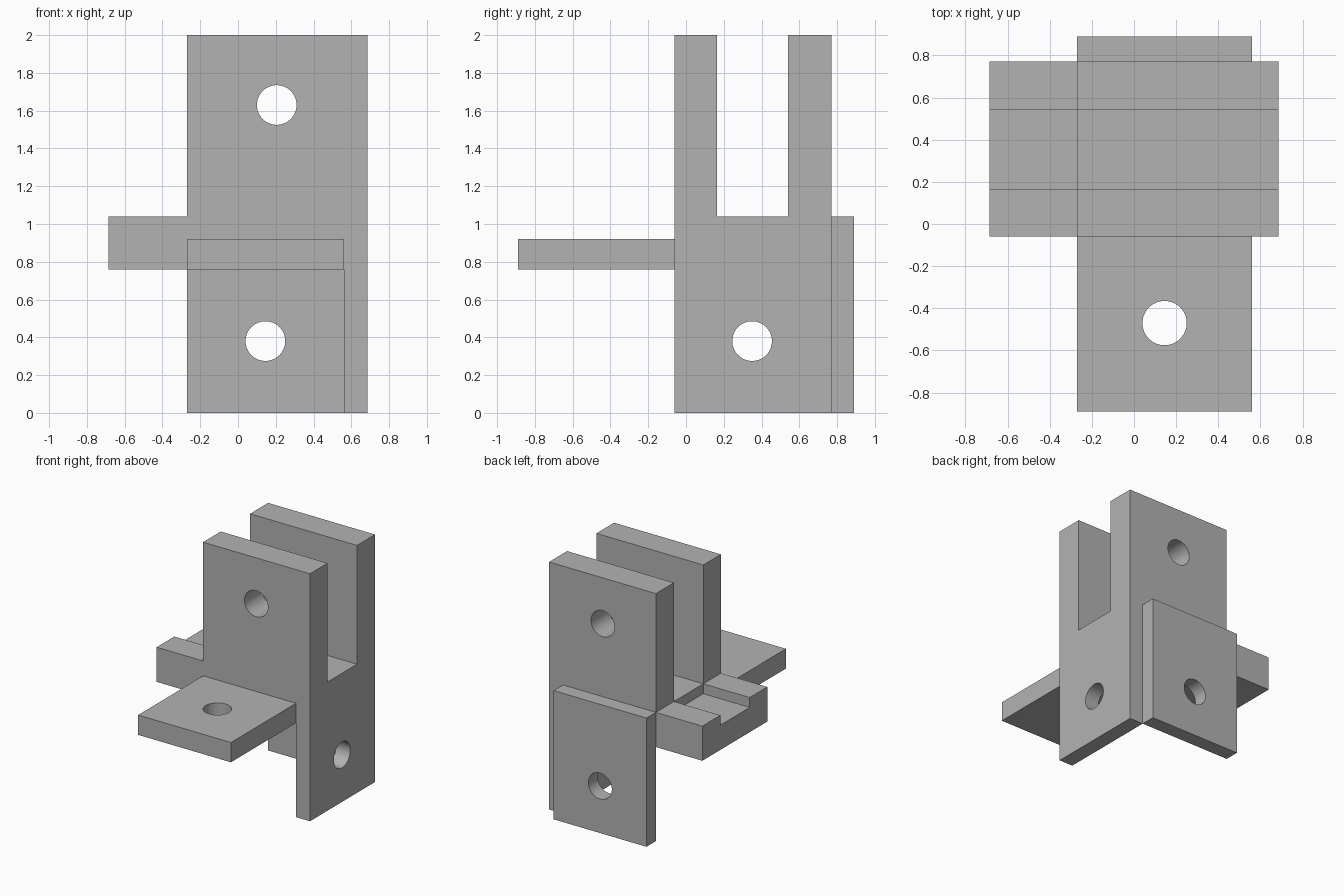
import bpy, bmesh, math
from mathutils import Matrix, Vector

cube = bpy.data.objects.get("Cube")
if cube:
    bpy.data.objects.remove(cube, do_unlink=True)

grey = bpy.data.materials.new("plain_grey")
grey.use_nodes = True
colour = (0.45, 0.45, 0.45, 1)
grey.diffuse_color = colour
grey.node_tree.nodes["Principled BSDF"].inputs["Base Color"].default_value = colour

# Shared planes of the bracket
X_END, X_BODY, X_PLATE, X_MAX = -0.685, -0.27, 0.56, 0.685
Y_MIN, Y_FRONT, Y_SLOT_A, Y_SLOT_B, Y_BACK, Y_MAX = -0.89, -0.06, 0.165, 0.54, 0.77, 0.89
Z_UNDER, Z_SHELF, Z_DECK, Z_TOP = 0.76, 0.92, 1.04, 2.0
BORE = 0.105


def prism(name, profile, x0, x1):
    """Extrude a (y, z) profile along x."""
    bm = bmesh.new()
    face = bm.faces.new([bm.verts.new((x0, y, z)) for y, z in profile])
    ext = bmesh.ops.extrude_face_region(bm, geom=[face])["geom"]
    verts = [v for v in ext if isinstance(v, bmesh.types.BMVert)]
    bmesh.ops.translate(bm, verts=verts, vec=(x1 - x0, 0, 0))
    bmesh.ops.recalc_face_normals(bm, faces=bm.faces)
    mesh = bpy.data.meshes.new(name)
    bm.to_mesh(mesh)
    bm.free()
    mesh.materials.append(grey)
    obj = bpy.data.objects.new(name, mesh)
    bpy.context.collection.objects.link(obj)
    return obj


def block(name, x0, x1, y0, y1, z0, z1):
    return prism(name, [(y0, z0), (y1, z0), (y1, z1), (y0, z1)], x0, x1)


def channel(name, x0, x1, floor, top):
    """U-shaped section open at the top."""
    return prism(name, [(Y_FRONT, Z_UNDER), (Y_BACK, Z_UNDER), (Y_BACK, top), (Y_SLOT_B, top),
                        (Y_SLOT_B, floor), (Y_SLOT_A, floor), (Y_SLOT_A, top), (Y_FRONT, top)], x0, x1)


def drill(obj, centre, axis):
    """Cut a round through hole and smooth its wall."""
    turn = Vector((0, 0, 1)).rotation_difference(Vector(axis)).to_matrix().to_4x4()
    bm = bmesh.new()
    bmesh.ops.create_cone(bm, cap_ends=True, segments=64, radius1=BORE, radius2=BORE,
                          depth=3, matrix=Matrix.Translation(centre) @ turn)
    mesh = bpy.data.meshes.new("drill")
    bm.to_mesh(mesh)
    bm.free()
    mesh.materials.append(grey)
    cutter = bpy.data.objects.new("drill", mesh)
    cutter.hide_render = True
    bpy.context.collection.objects.link(cutter)
    mod = obj.modifiers.new("bore", 'BOOLEAN')
    mod.operation = 'DIFFERENCE'
    mod.solver = 'EXACT'
    mod.object = cutter
    bpy.ops.object.select_all(action='DESELECT')
    bpy.context.view_layer.objects.active = obj
    obj.select_set(True)
    bpy.ops.object.modifier_apply(modifier=mod.name)
    bpy.data.objects.remove(cutter, do_unlink=True)
    bpy.ops.object.shade_smooth_by_angle(angle=math.radians(30))


# Upright fork with a pin hole through both cheeks
fork = channel("fork", X_BODY, X_MAX, Z_DECK, Z_TOP)
drill(fork, (0.205, 0, 1.63), (0, 1, 0))

# Side arm with a shallow groove
channel("grooved_arm", X_END, X_BODY, Z_DECK - 0.08, Z_DECK)

# Hanging side plate
side = block("side_plate", X_PLATE, X_MAX, Y_FRONT, Y_BACK, 0, Z_UNDER)
drill(side, (0, 0.35, 0.38), (1, 0, 0))

# Hanging back plate
back = block("back_plate", X_BODY, X_PLATE, Y_BACK, Y_MAX, 0, Z_DECK)
drill(back, (0.145, 0, 0.38), (0, 1, 0))

# Front shelf
shelf = block("front_shelf", X_BODY, X_PLATE, Y_MIN, Y_FRONT, Z_UNDER, Z_SHELF)
drill(shelf, (0.145, -0.47, 0.8), (0, 0, 1))
